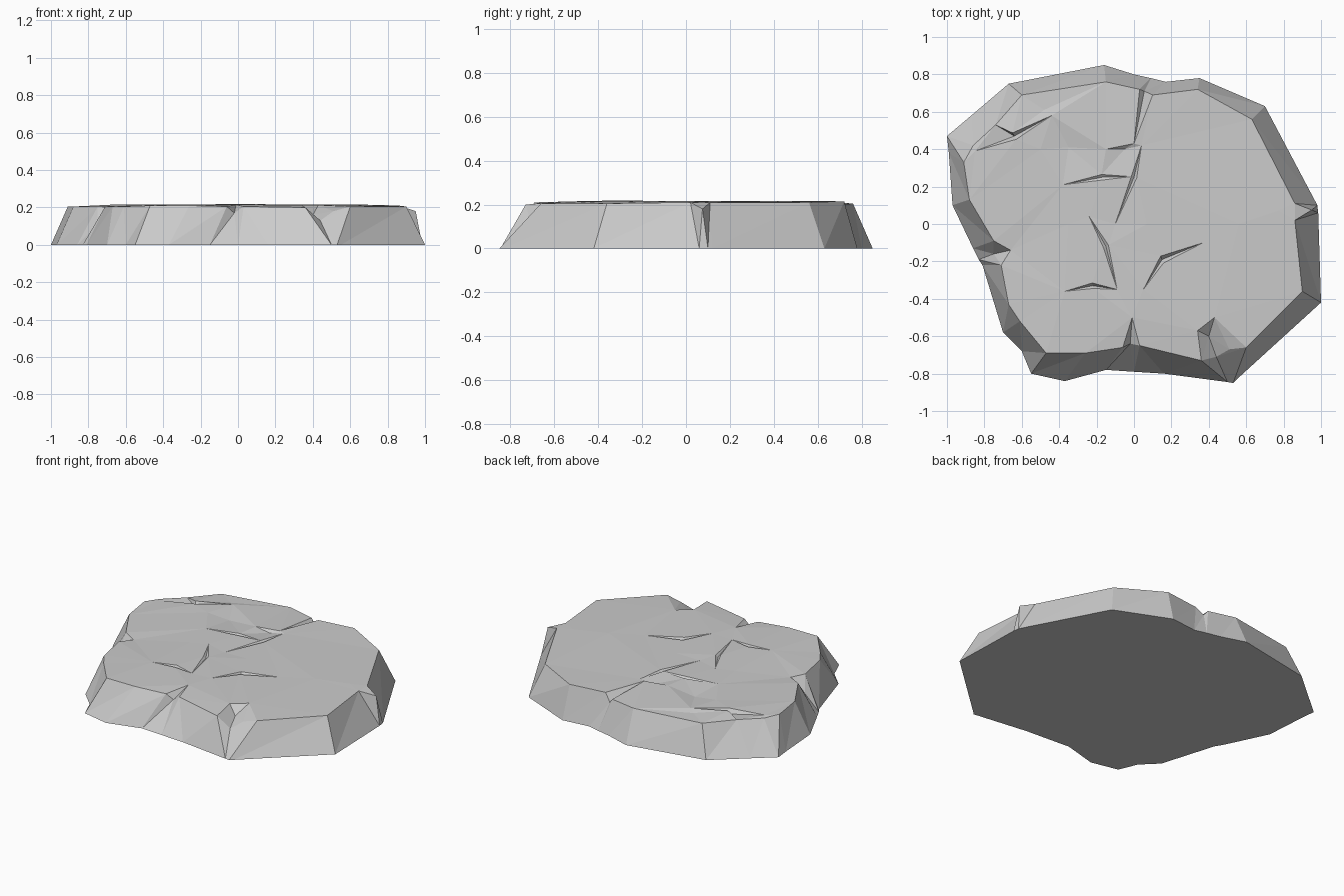
import bpy, bmesh
from mathutils import Vector
from mathutils.geometry import delaunay_2d_cdt

# Outline, counter-clockwise: base x, y, then upper rim x, y, z
rim = [
    (1.0, -.42, .90, -.36, .205), (.985, .06, .86, .02, .21),
    (.98, .10, .95, .075, .18), (.97, .12, .86, .11, .21),
    (.70, .63, .63, .56, .21), (.35, .78, .34, .72, .215),
    (.17, .76, .10, .69, .215), (.09, .78, .055, .71, .17),
    (0, .80, .03, .72, .20), (-.16, .85, -.15, .76, .205),
    (-.67, .75, -.60, .69, .20), (-.87, .58, -.74, .53, .20),
    (-1.0, .47, -.86, .42, .20), (-.99, .38, -.91, .33, .205),
    (-.97, .10, -.88, .13, .205), (-.86, -.13, -.75, -.09, .205),
    (-.83, -.19, -.75, -.16, .11), (-.81, -.22, -.71, -.22, .205),
    (-.70, -.58, -.67, -.43, .205), (-.60, -.68, -.61, -.52, .205),
    (-.55, -.80, -.47, -.69, .21), (-.37, -.84, -.26, -.69, .21),
    (-.15, -.78, -.06, -.66, .205), (.0, -.79, -.02, -.64, .17),
    (.16, -.80, .03, -.65, .205), (.50, -.845, .36, -.73, .20),
    (.53, -.85, .44, -.71, .13), (.55, -.83, .60, -.66, .205),
]

# Cracks and chips: a shallow V starting at the first point and fading at the last
cracks = [
    [(.15, -.19), (.37, -.10), .04, .025], [(-.22, -.33), (-.37, -.36), .03, .02],
    [(-.64, .47), (-.44, .58), .04, .03], [(-.15, -.12), (-.24, .04), .03, .012],
    [(-.17, .25), (-.38, .21), .03, .012], [(.0, .25), (.04, .42), .03, .012],
]
# Inner ends of the rim notches and high spots of the upper face
plateau = [
    (-.05, .40, .20), (.0, .43, .217), (-.01, -.50, .215), (.77, .07, .213),
    (-.66, -.14, .20), (.43, -.50, .213), (.34, -.57, .213), (.40, -.60, .16),
    (.51, -.67, .18), (-.1, 0, .213), (.07, 0, .217), (.56, 0, .217),
    (-.35, 0, .213), (.05, -.35, .218), (-.5, .40, .215), (-.35, .41, .20),
    (-.85, .39, .205), (-.15, .40, .217), (-.09, -.35, .213), (-.48, .61, .204),
]

bm = bmesh.new()
n = len(rim)
low = [bm.verts.new((r[0], r[1], 0)) for r in rim]
pts = [Vector(r[2:]) for r in rim]
edges = [(i, (i + 1) % n) for i in range(n)]
pts += [Vector(p) for p in plateau]


def add_crack(start, end, width, depth):
    a, b = Vector((*start, .217)), Vector((*end, .215))
    side = (b - a).normalized().cross(Vector((0, 0, 1))) * width / 2
    k = len(pts)
    pts.extend([a - Vector((0, 0, depth)), b, a + side, a - side])
    edges.extend([(k, k + 1), (k + 2, k + 1), (k + 3, k + 1)])


for c in cracks:
    add_crack(*c)

# Faceted upper face
co, _, faces, orig, _, _ = delaunay_2d_cdt([p.to_2d() for p in pts], edges,
                                          [list(range(n))], 1, 1e-5)
top, ring = [], {}
for p, src in zip(co, orig):
    z = pts[src[0]].z if src else .21
    v = bm.verts.new((p.x, p.y, z))
    top.append(v)
    for s in src:
        ring[s] = v
for f in faces:
    bm.faces.new([top[i] for i in f])

# Sloping sides and flat underside
for i in range(n):
    j = (i + 1) % n
    bm.faces.new((low[i], low[j], ring[j]))
    bm.faces.new((low[i], ring[j], ring[i]))
bm.faces.new(low[::-1])
bmesh.ops.recalc_face_normals(bm, faces=bm.faces)

mesh = bpy.data.meshes.new("rock_slab")
bm.to_mesh(mesh)
bm.free()
bpy.context.collection.objects.link(bpy.data.objects.new("rock_slab", mesh))
